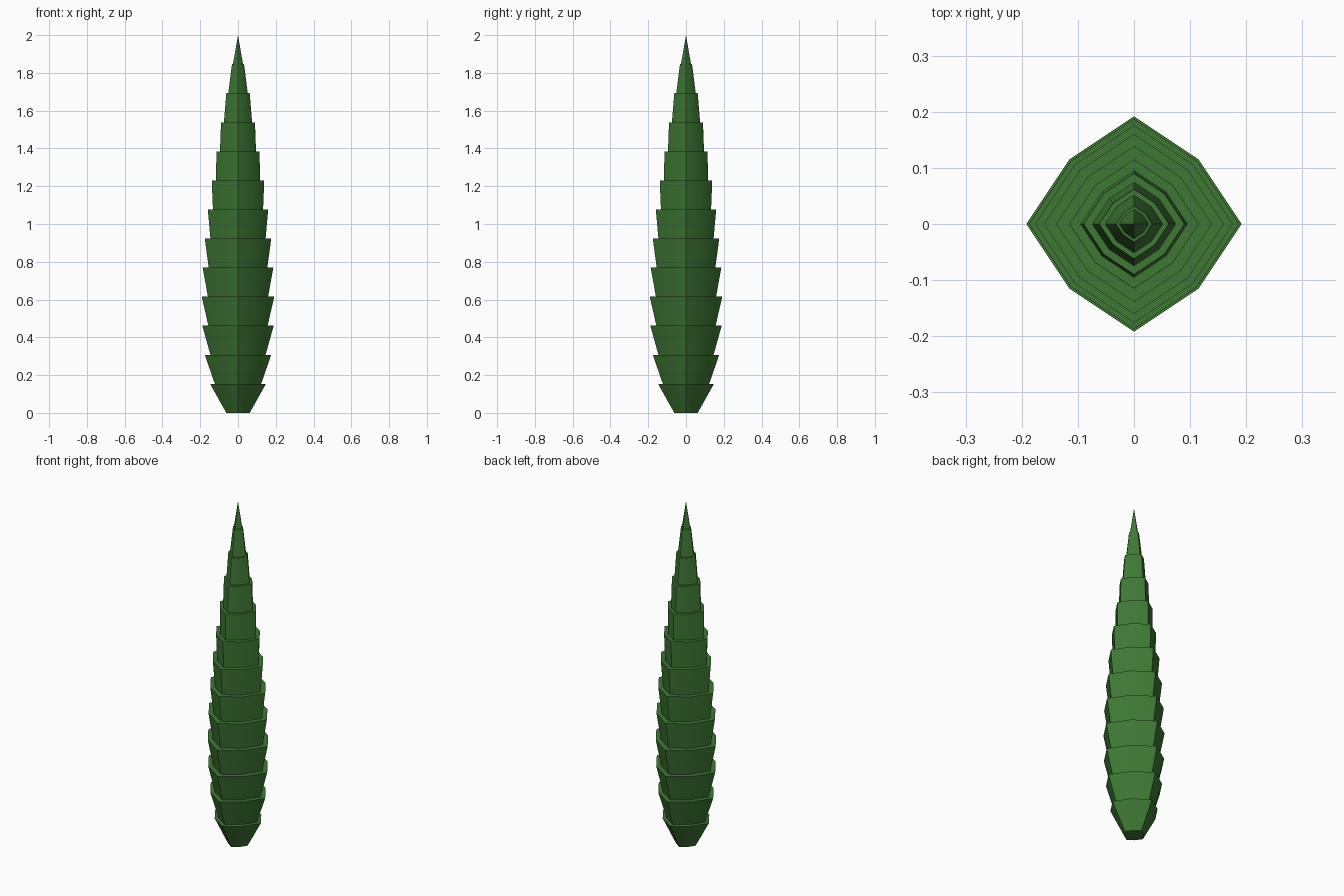
import bpy
import bmesh
import math

cube = bpy.data.objects.get("Cube")
if cube:
    bpy.data.objects.remove(cube, do_unlink=True)

# Leaf green
green = bpy.data.materials.new("leaf_green")
green.use_nodes = True
colour = (0.048, 0.185, 0.034, 1)
green.diffuse_color = colour
bsdf = next(n for n in green.node_tree.nodes if n.type == 'BSDF_PRINCIPLED')
bsdf.inputs["Base Color"].default_value = colour
bsdf.inputs["Roughness"].default_value = 0.9

# Upper rim radius of each tier, from the ground up; the last closes at the tip
RIMS = [0.148, 0.176, 0.189, 0.192, 0.187, 0.176, 0.16, 0.139, 0.115, 0.09, 0.062, 0.032]
BASE_RADIUS = 0.062
STEP_IN = 0.83          # each tier starts inside the rim below
DIAGONAL = 0.6 * math.sqrt(2)
TIER_HEIGHT = 2 / (len(RIMS) + 1)


def add_ring(bm, radius, z):
    """Eight-sided ring with its diagonal corners pulled in."""
    ring = []
    for i in range(8):
        a = i * math.pi / 4
        r = radius * (DIAGONAL if i % 2 else 1)
        ring.append(bm.verts.new((r * math.cos(a), r * math.sin(a), z)))
    return ring


def bridge(bm, lower, upper):
    for i in range(8):
        j = (i + 1) % 8
        bm.faces.new((lower[i], lower[j], upper[j], upper[i]))


# Stacked flaring tiers of foliage
bm = bmesh.new()
ring = add_ring(bm, BASE_RADIUS, 0)
bm.faces.new(ring[::-1])
for n, rim in enumerate(RIMS, 1):
    z = n * TIER_HEIGHT
    top = add_ring(bm, rim, z)
    bridge(bm, ring, top)
    ring = add_ring(bm, rim * STEP_IN, z)
    bridge(bm, top, ring)

# Pointed tip
tip = bm.verts.new((0, 0, 2))
for i in range(8):
    bm.faces.new((ring[i], ring[(i + 1) % 8], tip))

mesh = bpy.data.meshes.new("tiered_foliage")
bm.to_mesh(mesh)
bm.free()
mesh.materials.append(green)
foliage = bpy.data.objects.new("tiered_foliage", mesh)
bpy.context.collection.objects.link(foliage)

# Soft diagonals, crisp ridges and ledges
bpy.ops.object.select_all(action='DESELECT')
foliage.select_set(True)
bpy.context.view_layer.objects.active = foliage
bpy.ops.object.shade_smooth_by_angle(angle=math.radians(30))
